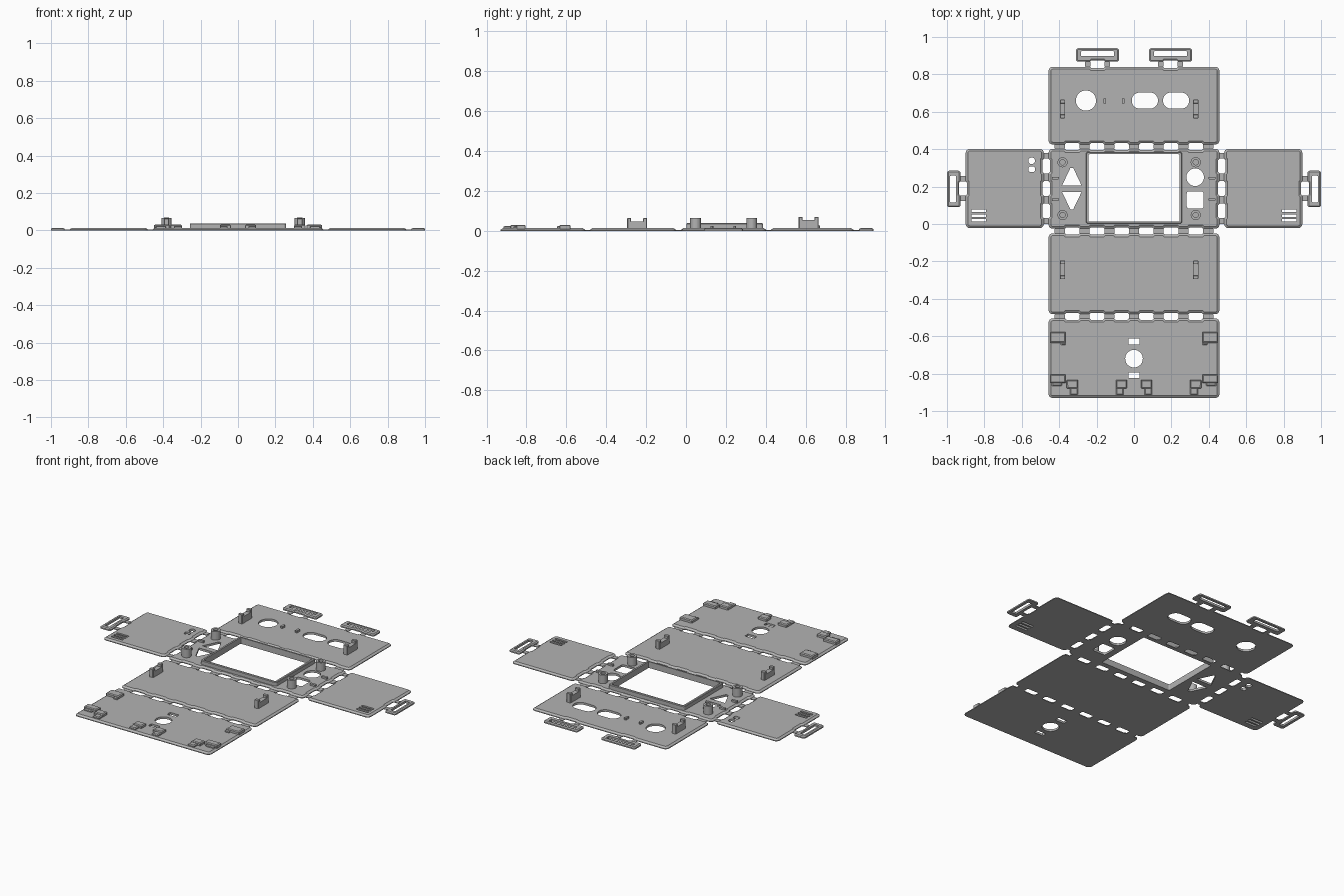
import bpy, bmesh, math
from mathutils import Vector

if "Cube" in bpy.data.objects:
    bpy.data.objects.remove(bpy.data.objects["Cube"])

grey = bpy.data.materials.new("matte grey")
grey.use_nodes = True
grey.diffuse_color = (0.45, 0.45, 0.45, 1)
grey.node_tree.nodes["Principled BSDF"].inputs["Base Color"].default_value = grey.diffuse_color
TOP = 0.013      # panel thickness
SLOT = 0.078     # hinge slot length


def circle(x, y, r, n=40):
    return [Vector((x + r * math.cos(i * math.tau / n), y + r * math.sin(i * math.tau / n)))
            for i in range(n)]


def rect(x0, x1, y0, y1, r=0.003, south=(), east=(), north=(), west=(), steps=4):
    """Rounded rectangle, with shallow notches centred at the listed positions of each side."""
    pts = []
    sides = (((x0, y0), (1, 0), south), ((x1, y0), (0, 1), east),
             ((x1, y1), (-1, 0), north), ((x0, y1), (0, -1), west))
    for p, d, notches in sides:
        p, d = Vector(p), Vector(d)
        inward = Vector((-d.y, d.x))
        for i in range(steps + 1):
            a = i * math.pi / 2 / steps
            pts.append(p + r * (d + inward) - r * (d * math.cos(a) + inward * math.sin(a)))
        axis = 0 if d.x else 1
        for c in sorted((c - p[axis]) * d[axis] for c in notches):
            h = SLOT / 2
            for t, depth in ((-h, 0), (-h + 0.007, 0.007), (h - 0.007, 0.007), (h, 0)):
                pts.append(p + d * (c + t) + inward * depth)
    return pts


def inset(pts, c):
    out = []
    for i, p in enumerate(pts):
        a = (p - pts[i - 1]).normalized()
        b = (pts[(i + 1) % len(pts)] - p).normalized()
        n1, n2 = Vector((-a.y, a.x)), Vector((-b.y, b.x))
        out.append(p + (n1 + n2) * c / (1 + n1.dot(n2)))
    return out


def plate(name, outer, holes=(), z0=0.0, z1=TOP, chamfer=0.0):
    """Extruded outline with through holes and a chamfer round the top rim."""
    bm = bmesh.new()
    low, high = [], []
    for k, loop in enumerate([outer, *holes]):
        layers = [(loop, z0), (loop, z1)]
        if k == 0 and chamfer:
            layers = [(loop, z0), (loop, z1 - 0.7 * chamfer), (inset(loop, chamfer), z1)]
        rings = [[bm.verts.new((p.x, p.y, z)) for p in pts] for pts, z in layers]
        n = len(loop)
        for a, b in zip(rings, rings[1:]):
            for i in range(n):
                j = (i + 1) % n
                bm.faces.new((a[i], a[j], b[j], b[i]))
        for ring, store in ((rings[0], low), (rings[-1], high)):
            store += [bm.edges.get((ring[i], ring[(i + 1) % n])) for i in range(n)]
    for edges, up in ((low, -1), (high, 1)):
        bmesh.ops.triangle_fill(bm, use_beauty=True, edges=edges, normal=(0, 0, up))
    bmesh.ops.recalc_face_normals(bm, faces=bm.faces)
    mesh = bpy.data.meshes.new(name)
    bm.to_mesh(mesh)
    bm.free()
    mesh.materials.append(grey)
    bpy.context.collection.objects.link(bpy.data.objects.new(name, mesh))


def block(name, x0, x1, y0, y1, z1, chamfer=0.0):
    plate(name, rect(x0, x1, y0, y1, steps=1), z0=0.006, z1=z1, chamfer=chamfer)


long_slots = [-0.33, -0.198, -0.066, 0.066, 0.198, 0.33]
side_slots = [0.07, 0.19, 0.31]
W, C, R = 0.457, 0.012, 0.022

# Main panels, from the back down to the front
plate("back_panel", rect(-W, W, 0.425, 0.84, R, south=long_slots, north=(-0.195, 0.195)),
      [circle(-0.257, 0.66, 0.054),
       rect(-0.012, 0.128, 0.617, 0.703, 0.042, steps=8),
       rect(0.155, 0.295, 0.617, 0.703, 0.042, steps=8)], chamfer=C)
plate("centre_panel",
      rect(-W, W, -0.025, 0.402, R, south=long_slots, north=long_slots,
           east=side_slots, west=side_slots),
      [rect(-0.25, 0.25, 0.01, 0.378, 0.01),
       [Vector(p) for p in ((-0.385, 0.205), (-0.28, 0.205), (-0.325, 0.3), (-0.34, 0.3))],
       [Vector(p) for p in ((-0.385, 0.172), (-0.34, 0.078), (-0.325, 0.078), (-0.28, 0.172))],
       circle(0.327, 0.25, 0.047), rect(0.282, 0.372, 0.083, 0.175, 0.012)], chamfer=C)
plate("front_panel", rect(-W, W, -0.482, -0.05, R, south=long_slots, north=long_slots), chamfer=C)
plate("end_panel", rect(-W, W, -0.93, -0.505, R, north=long_slots),
      [circle(0, -0.72, 0.047), rect(-0.03, 0.03, -0.643, -0.612), rect(-0.03, 0.03, -0.823, -0.795)],
      chamfer=C)

# Side panels with vent slots
for s, side in ((-1, "right"), (1, "left")):
    a, b = sorted((s * 0.482, s * 0.9))
    inner, outer = side_slots, [0.19]
    vents = [rect(s * 0.83 - 0.04, s * 0.83 + 0.04, y - 0.007, y + 0.007, 0.005)
             for y in (0.02, 0.045, 0.07)]
    if s < 0:
        vents += [circle(-0.547, 0.338, 0.018, 16), rect(-0.565, -0.529, 0.278, 0.307, 0.01)]
    plate(side + "_side_panel",
          rect(a, b, -0.022, 0.402, R, east=inner if s < 0 else outer, west=outer if s < 0 else inner),
          vents, chamfer=C)


# Thin living hinges between the panels
def gaps(slots, end0, end1):
    edges = [end0] + [v for c in slots for v in (c - SLOT / 2, c + SLOT / 2)] + [end1]
    return zip(edges[::2], edges[1::2])


for y0, y1, name in ((0.402, 0.425, "back"), (-0.05, -0.025, "front"), (-0.505, -0.482, "end")):
    for a, b in gaps(long_slots, -0.425, 0.425):
        plate(name + "_hinge", rect(a, b, y0, y1, 0.002, steps=1), z1=0.004)
for s in (-1, 1):
    x0, x1 = sorted((s * 0.457, s * 0.482))
    for a, b in gaps(side_slots, 0.0, 0.38):
        plate("side_hinge", rect(x0, x1, a, b, 0.002, steps=1), z1=0.004)

# Locking loops, each on two thin straps
for s in (-1, 1):
    cx = s * 0.195
    plate("back_loop", rect(cx - 0.115, cx + 0.115, 0.868, 0.94, 0.012, south=[cx]),
          [rect(cx - 0.088, cx + 0.088, 0.897, 0.924)], chamfer=0.007)
    x0, x1 = sorted((s * 0.928, s))
    plate("side_loop", rect(x0, x1, 0.09, 0.285, 0.012,
                            east=[0.19] if s < 0 else (), west=[0.19] if s > 0 else ()),
          [rect(s * 0.9675 - 0.015, s * 0.9675 + 0.015, 0.115, 0.258)], chamfer=0.007)
    x0, x1 = sorted((s * 0.9, s * 0.928))
    for t in (-1, 1):
        mid = cx + t * 0.052
        plate("back_strap", rect(mid - 0.014, mid + 0.014, 0.84, 0.868, 0.002, steps=1), z1=0.004)
        mid = 0.19 + t * 0.052
        plate("side_strap", rect(x0, x1, mid - 0.014, mid + 0.014, 0.002, steps=1), z1=0.004)

# Raised window frame
plate("window_frame", rect(-0.257, 0.257, 0.002, 0.386, 0.012),
      [rect(-0.243, 0.243, 0.014, 0.373, 0.006)], z1=0.038, chamfer=0.004)

# Screw posts, upright catches and alignment ribs
for x in (-0.382, 0.33):
    for y in (0.048, 0.33):
        plate("screw_post", circle(x, y, 0.027, 24), [circle(x, y, 0.014, 24)], z0=0.006, z1=0.065)
    for y, top in ((-0.245, 0.063), (0.615, 0.069)):
        block("catch_web", x - 0.014, x + 0.014, y - 0.05, y + 0.05, top - 0.016)
        for t in (-1, 1):
            m = y + t * 0.04
            block("catch_post", x - 0.014, x + 0.014, m - 0.01, m + 0.01, top, 0.002)
for x in (-0.42, 0.417):
    for y in (0.13, 0.245):
        block("centre_rib", x - 0.019, x + 0.019, y - 0.007, y + 0.007, 0.024)
for x in (-0.157, -0.058):
    block("back_rib", x - 0.007, x + 0.007, 0.643, 0.673, 0.026)

# Board clips on the end panel, mirrored left and right
clips = (("corner_clip", 0.365, 0.45, -0.635, -0.578), ("corner_clip_foot", 0.365, 0.392, -0.648, -0.6),
         ("side_clip", 0.365, 0.45, -0.85, -0.805), ("side_clip_foot", 0.385, 0.44, -0.865, -0.83),
         ("outer_clip", 0.3, 0.36, -0.88, -0.833), ("outer_clip_foot", 0.3, 0.342, -0.915, -0.86),
         ("inner_clip", 0.038, 0.097, -0.88, -0.833), ("inner_clip_foot", 0.055, 0.097, -0.915, -0.86))
for name, a, b, y0, y1 in clips:
    for s in (-1, 1):
        x0, x1 = sorted((s * a, s * b))
        block(name, x0, x1, y0, y1, 0.024 if "foot" in name else 0.03, 0.006)
